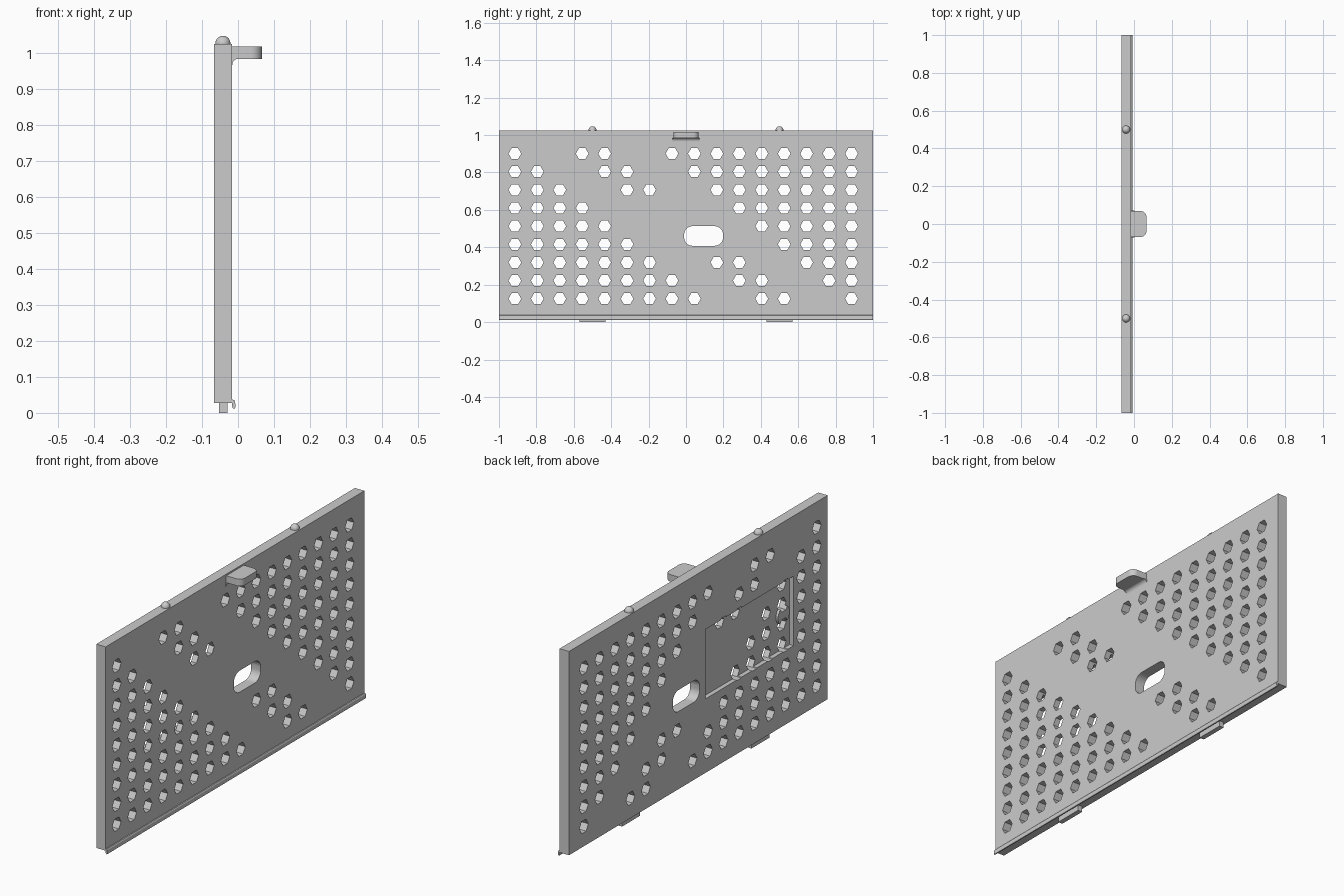
import bpy, bmesh, math
from mathutils import Vector

if "Cube" in bpy.data.objects:
    bpy.data.objects.remove(bpy.data.objects["Cube"])

grey = bpy.data.materials.new("plain_grey")
grey.use_nodes = True
colour = (0.6, 0.6, 0.6, 1)
grey.diffuse_color = colour
grey.node_tree.nodes["Principled BSDF"].inputs["Base Color"].default_value = colour

BACK, FACE = -0.067, -0.016      # panel thickness in x
BOTTOM, TOP = 0.028, 1.025


def make(name, bm, smooth=False):
    bmesh.ops.recalc_face_normals(bm, faces=bm.faces)
    mesh = bpy.data.meshes.new(name)
    bm.to_mesh(mesh)
    bm.free()
    mesh.materials.append(grey)
    ob = bpy.data.objects.new(name, mesh)
    bpy.context.collection.objects.link(ob)
    if smooth:
        bpy.ops.object.select_all(action='DESELECT')
        ob.select_set(True)
        bpy.context.view_layer.objects.active = ob
        bpy.ops.object.shade_smooth_by_angle(angle=math.radians(35))
    return ob


def prism(bm, pts, axis, lo, hi):
    """Extrude a 2D outline along one axis."""
    def place(p, t):
        c = list(p)
        c.insert(axis, t)
        return bm.verts.new(c)
    a = [place(p, lo) for p in pts]
    b = [place(p, hi) for p in pts]
    bm.faces.new(a)
    bm.faces.new(b[::-1])
    for i in range(len(pts)):
        j = (i + 1) % len(pts)
        bm.faces.new((a[i], b[i], b[j], a[j]))


def rect(u0, u1, v0, v1):
    return [(u0, v0), (u1, v0), (u1, v1), (u0, v1)]


def arc(u, v, r, start, end, n):
    return [(u + r * math.cos(math.radians(start + (end - start) * k / n)),
             v + r * math.sin(math.radians(start + (end - start) * k / n)))
            for k in range(n + 1)]


def solid(name, pts, axis, lo, hi, smooth=False):
    bm = bmesh.new()
    prism(bm, pts, axis, lo, hi)
    return make(name, bm, smooth)


def cut(ob, cutters):
    for c in cutters:
        mod = ob.modifiers.new("cut", 'BOOLEAN')
        mod.operation, mod.solver, mod.object = 'DIFFERENCE', 'EXACT', c
    bpy.context.view_layer.update()
    done = bpy.data.meshes.new_from_object(
        ob.evaluated_get(bpy.context.evaluated_depsgraph_get()))
    ob.modifiers.clear()
    ob.data = done


# Hexagonal hole pattern in diagonal bands
bm = bmesh.new()
for row in range(9):
    for col in range(16):
        d = row + col
        if d <= 8 or d >= 15 or (d in (11, 12) and row not in (3, 4, 5)):
            y, z = -0.915 + 0.12 * col, 0.125 + 0.097 * row
            prism(bm, arc(y, z, 0.034, 0, 300, 5), 0, -0.2, 0.1)
hex_cutter = make("hex_cutter", bm)

# Rounded slot
r, y0, y1, z0, z1 = 0.045, -0.01, 0.198, 0.408, 0.513
outline = (arc(y1 - r, z1 - r, r, 0, 90, 8) + arc(y0 + r, z1 - r, r, 90, 180, 8)
           + arc(y0 + r, z0 + r, r, 180, 270, 8) + arc(y1 - r, z0 + r, r, 270, 360, 8))
slot_cutter = solid("slot_cutter", outline, 0, -0.2, 0.1)

# Rectangular recess on the rear face
FLOOR = BACK + 0.022
recess_cutter = solid("recess_cutter", rect(-0.736, -0.054, 0.39, 0.73), 0, -0.2, FLOOR)

panel = solid("panel", rect(-1, 1, BOTTOM, TOP), 0, BACK, FACE)
cut(panel, [recess_cutter, slot_cutter, hex_cutter])

# Small round boss inside the recess, pierced by the hole pattern
boss = solid("recess_boss", arc(-0.675, 0.56, 0.045, 0, 345, 23), 0, FLOOR - 0.012, FLOOR + 0.001)
cut(boss, [hex_cutter])

for c in (hex_cutter, slot_cutter, recess_cutter):
    bpy.data.objects.remove(c)

# Pull tab with rounded outer corners
w, tip, r = 0.068, 0.066, 0.03
outline = ([(FACE, -w)] + arc(tip - r, -w + r, r, -90, 0, 8)
           + arc(tip - r, w - r, r, 0, 90, 8) + [(FACE, w)])
solid("pull_tab", outline, 2, 0.983, 1.017, True)

# Concave fillet under the tab
r = 0.018
outline = [(FACE, 0.984)] + arc(FACE + r, 0.984 - r, r, 90, 180, 8)
solid("tab_fillet", outline, 1, -0.072, 0.072, True)

# Lip along the bottom edge
outline = [(FACE, 0.037), (-0.011, 0.036), (-0.008, 0.032), (-0.007, 0.016),
           (-0.009, 0.012), (-0.014, 0.012), (FACE, 0.018)]
solid("bottom_lip", outline, 1, -1, 1)

# Locating domes on top and feet below
for side, label in ((-1, "front"), (1, "rear")):
    bm = bmesh.new()
    bmesh.ops.create_uvsphere(bm, u_segments=24, v_segments=16, radius=0.021)
    bmesh.ops.translate(bm, verts=bm.verts, vec=(-0.042, side * 0.5, TOP + 0.001))
    bmesh.ops.bisect_plane(bm, geom=bm.verts[:] + bm.edges[:] + bm.faces[:],
                           plane_co=Vector((0, 0, TOP)), plane_no=Vector((0, 0, 1)),
                           clear_inner=True)
    make("dome_" + label, bm, True)
    solid("foot_" + label, rect(-0.053, -0.029, 0, BOTTOM), 1,
          side * 0.5 - 0.07, side * 0.5 + 0.07)
